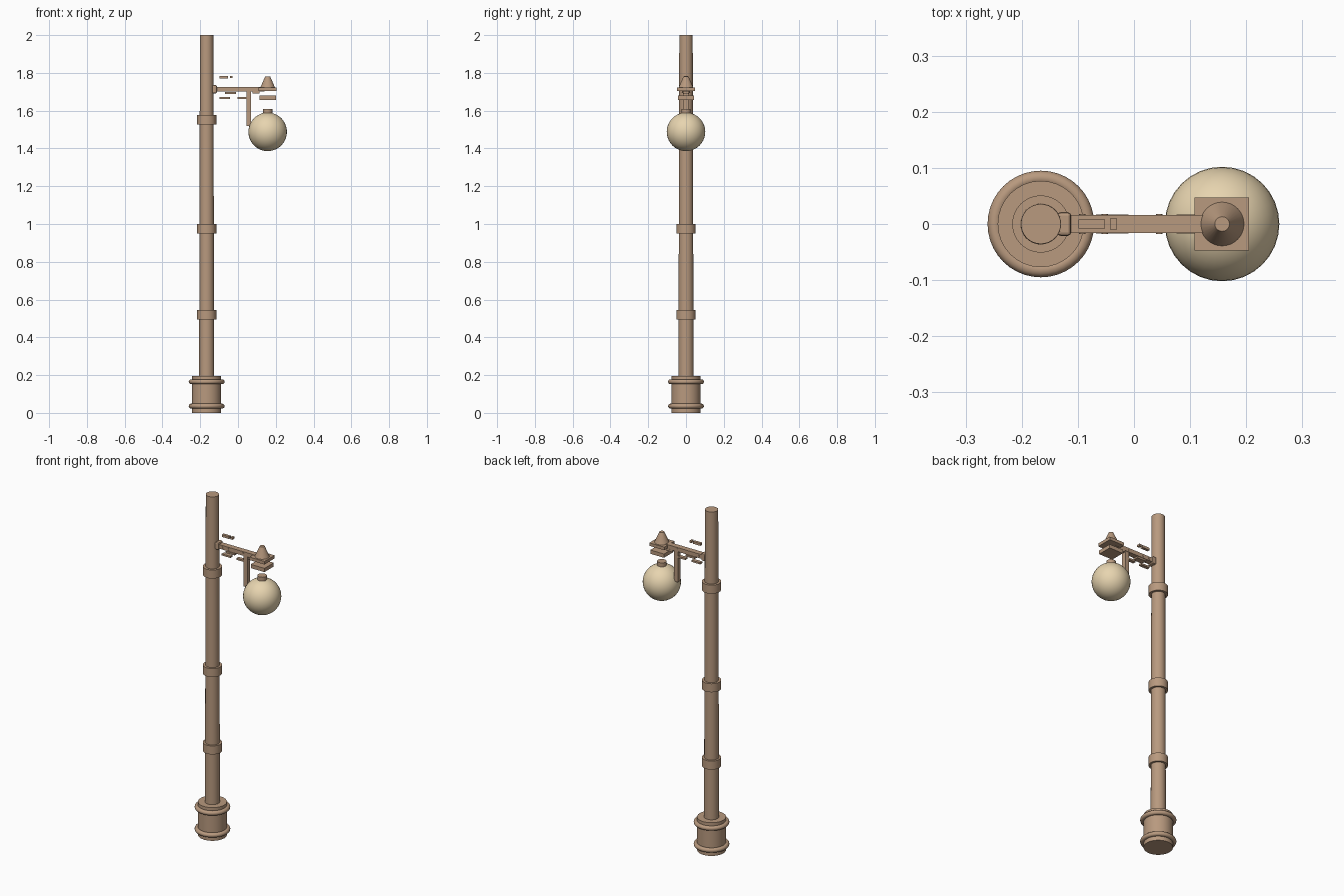
import bpy, math

if "Cube" in bpy.data.objects:
    bpy.data.objects.remove(bpy.data.objects["Cube"])

PX, LX = -0.166, 0.157   # pole axis and lamp axis

def material(name, rgb):
    m = bpy.data.materials.new(name)
    m.diffuse_color = (*rgb, 1)
    m.use_nodes = True
    m.node_tree.nodes["Principled BSDF"].inputs["Base Color"].default_value = m.diffuse_color
    return m

METAL = material("bronze_paint", (0.48, 0.32, 0.21))
GLASS = material("warm_glass", (0.80, 0.66, 0.43))

def finish(name, mat=METAL, smooth=True):
    o = bpy.context.object
    o.name = name
    o.data.materials.append(mat)
    if smooth:
        bpy.ops.object.shade_smooth_by_angle(angle=math.radians(35))
    return o

def tube(name, x, z0, z1, r0, r1=None, sides=32):
    bpy.ops.mesh.primitive_cone_add(vertices=sides, radius1=r0, radius2=r0 if r1 is None else r1,
                                    depth=z1 - z0, location=(x, 0, (z0 + z1) / 2))
    return finish(name)

def box(name, x0, x1, hy, z0, z1, bevel=0):
    bpy.ops.mesh.primitive_cube_add(size=1, location=((x0 + x1) / 2, 0, (z0 + z1) / 2))
    o = bpy.context.object
    o.scale = (x1 - x0, 2 * hy, z1 - z0)
    bpy.ops.object.transform_apply(location=False, rotation=False, scale=True)
    if bevel:
        b = o.modifiers.new("bevel", 'BEVEL')
        b.width, b.segments = bevel, 2
    return finish(name, smooth=False)

# Base drum with rounded rings
tube("base_drum", PX, 0, 0.195, 0.077)
for i, z in enumerate((0.036, 0.165)):
    bpy.ops.mesh.primitive_torus_add(major_radius=0.082, minor_radius=0.013, major_segments=40,
                                     minor_segments=12, location=(PX, 0, z))
    finish(f"base_ring_{i}")

# Tapered pole and collars
tube("pole", PX, 0.19, 2.0, 0.040, 0.0355)
for i, z in enumerate((0.52, 0.974, 1.553)):
    tube(f"pole_collar_{i}", PX, z - 0.025, z + 0.025, 0.051)

# Arm, its mount on the pole, and side bolts
box("arm", -0.13, 0.14, 0.016, 1.701, 1.725)
box("arm_mount", -0.137, -0.112, 0.021, 1.692, 1.735, 0.006)
for i, x in enumerate((-0.092, -0.052, 0.045)):
    bpy.ops.mesh.primitive_cylinder_add(vertices=12, radius=0.006, depth=0.036,
                                        location=(x, 0, 1.713), rotation=(math.pi / 2, 0, 0))
    finish(f"arm_bolt_{i}")

# Hanging strut
box("strut", 0.044, 0.070, 0.013, 1.52, 1.705)

# Small detached trim pieces around the arm
for i, (x0, x1, hy, z0, z1) in enumerate((
        (-0.099, -0.052, 0.008, 1.770, 1.784), (-0.043, -0.030, 0.010, 1.772, 1.784),
        (-0.099, -0.042, 0.010, 1.662, 1.672), (-0.003, 0.044, 0.010, 1.662, 1.672),
        (-0.068, -0.010, 0.017, 1.688, 1.698), (0.076, 0.115, 0.017, 1.690, 1.702))):
    box(f"trim_{i}", x0, x1, hy, z0, z1)

# Lamp cap: square plates and cone
box("upper_plate", 0.108, 0.205, 0.047, 1.704, 1.722)
box("lower_plate", 0.113, 0.202, 0.043, 1.657, 1.679)
tube("cap_cone", LX, 1.722, 1.782, 0.039, 0.013)

# Globe and neck
tube("globe_neck", LX, 1.57, 1.61, 0.025)
bpy.ops.mesh.primitive_uv_sphere_add(segments=32, ring_count=20, radius=0.102, location=(LX, 0, 1.488))
finish("globe", GLASS)
